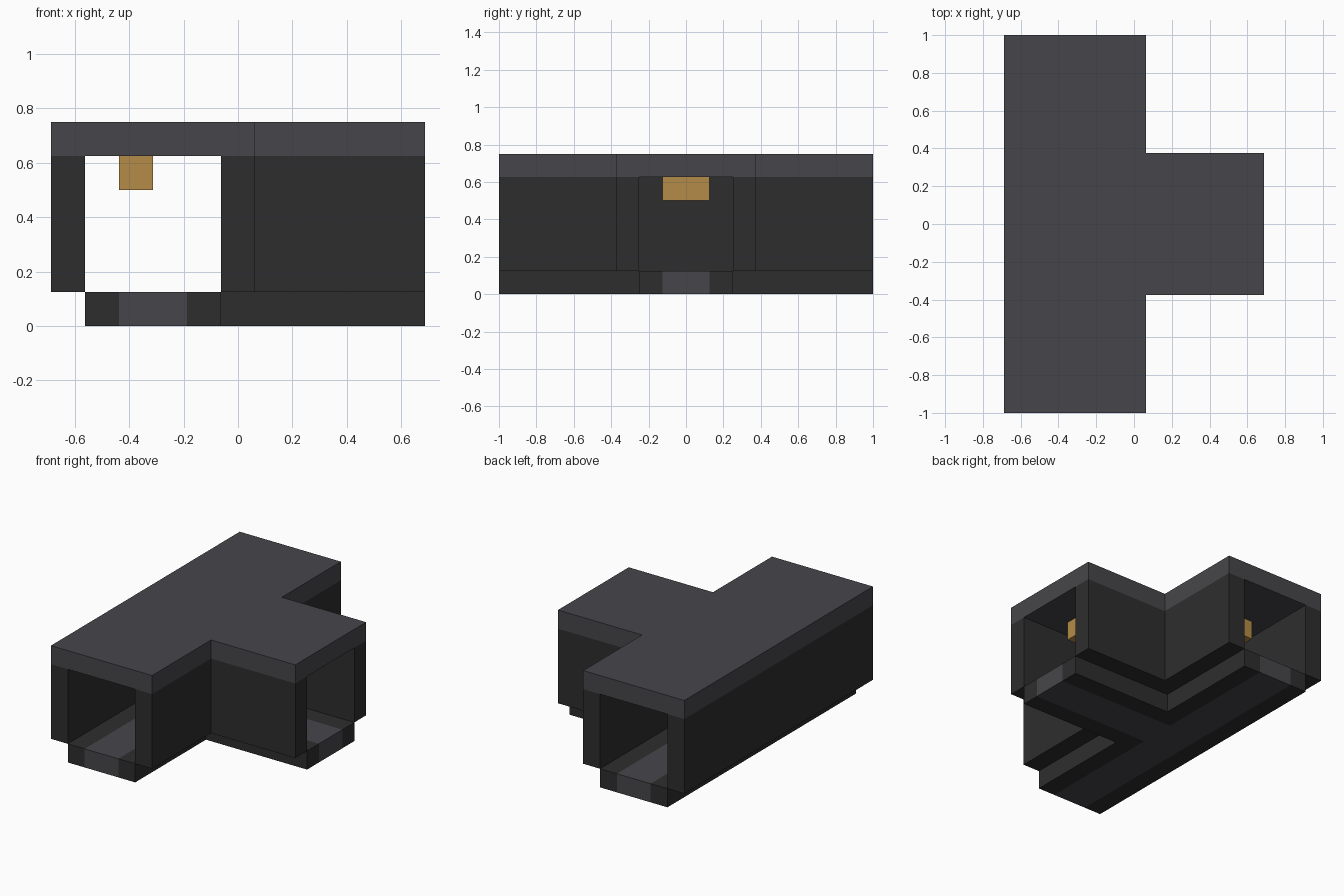
import bpy
import bmesh

cube = bpy.data.objects.get("Cube")
if cube:
    bpy.data.objects.remove(cube, do_unlink=True)

U = 0.125               # one block
AXIS = -2.5             # centre line of the long corridor, in blocks
END_X, END_Y = 5.5, 8   # open ends of the branch and the long corridor


def material(name, rgb):
    m = bpy.data.materials.new(name)
    m.use_nodes = True
    m.diffuse_color = (*rgb, 1)
    bsdf = next(n for n in m.node_tree.nodes if n.type == 'BSDF_PRINCIPLED')
    bsdf.inputs["Base Color"].default_value = (*rgb, 1)
    bsdf.inputs["Roughness"].default_value = 0.9
    return m


grey = material("stone grey", (0.062, 0.060, 0.068))
dark = material("charcoal", (0.027, 0.027, 0.027))
amber = material("lamp amber", (0.455, 0.258, 0.065))


def prism(name, outline, z0, z1, mat):
    """Extrude a flat outline (in blocks) between two heights."""
    bm = bmesh.new()
    base = bm.faces.new([bm.verts.new((x * U, y * U, z0 * U)) for x, y in outline])
    top = bmesh.ops.extrude_face_region(bm, geom=[base])["geom"]
    bmesh.ops.translate(bm, vec=(0, 0, (z1 - z0) * U),
                        verts=[v for v in top if isinstance(v, bmesh.types.BMVert)])
    bmesh.ops.recalc_face_normals(bm, faces=bm.faces)
    mesh = bpy.data.meshes.new(name)
    bm.to_mesh(mesh)
    bm.free()
    mesh.materials.append(mat)
    obj = bpy.data.objects.new(name, mesh)
    bpy.context.collection.objects.link(obj)
    return obj


def rect(x0, x1, y0, y1):
    return [(x0, y0), (x1, y0), (x1, y1), (x0, y1)]


def tee(half):
    """T-shaped plan, with both corridors reaching half a width off centre."""
    x0, x1 = AXIS - half, AXIS + half
    return [(x0, -END_Y), (x1, -END_Y), (x1, -half), (END_X, -half),
            (END_X, half), (x1, half), (x1, END_Y), (x0, END_Y)]


def corner(inner, outer, side):
    """L-shaped band in one inside corner of the T."""
    a, b = AXIS + inner, AXIS + outer
    pts = [(a, inner), (END_X, inner), (END_X, outer),
           (b, outer), (b, END_Y), (a, END_Y)]
    return [(x, side * y) for x, y in pts]


# Roof and central floor path
prism("roof", tee(3), 5, 6, grey)
prism("floor_path", tee(1), 0, 1, grey)

# Straight long side: floor edge and wall
prism("floor_edge_long", rect(AXIS - 2, AXIS - 1, -END_Y, END_Y), 0, 1, dark)
prism("wall_long", rect(AXIS - 3, AXIS - 2, -END_Y, END_Y), 1, 5, dark)

# Branch side: mirrored L-shaped floor edges, walls, and corridor lamps
for label, side in (("front", -1), ("back", 1)):
    prism("floor_edge_" + label, corner(1, 2, side), 0, 1, dark)
    prism("wall_" + label, corner(2, 3, side), 1, 5, dark)
    prism("lamp_" + label, rect(-3.5, -2.5, side * 4 - 1, side * 4 + 1), 4, 5, amber)

# Branch lamp
prism("lamp_branch", rect(2.5, 3.5, -1, 1), 4, 5, amber)
